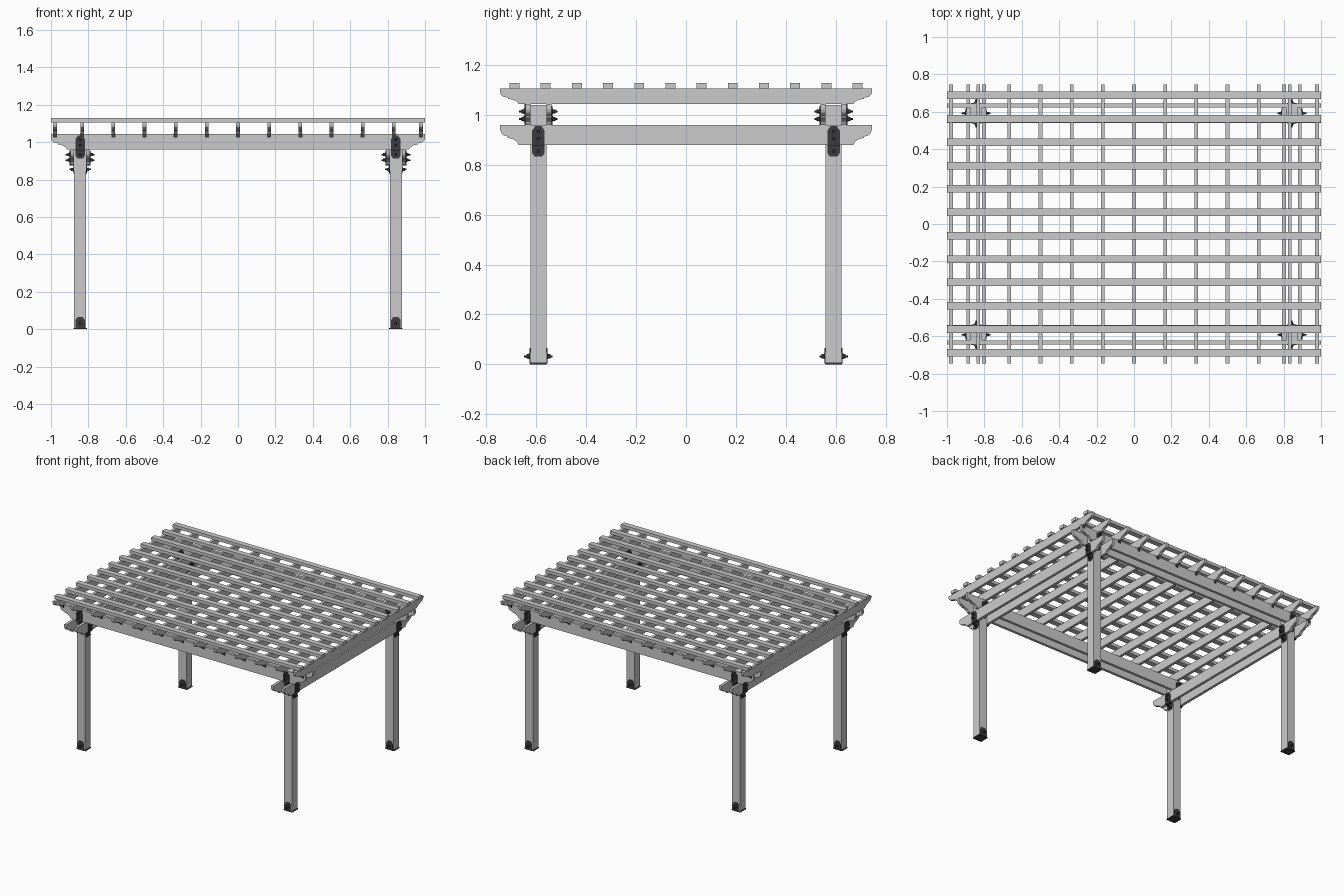
import bpy, bmesh, math
from mathutils import Matrix, Vector

if "Cube" in bpy.data.objects:
    bpy.data.objects.remove(bpy.data.objects["Cube"])

PX, PY, HALF = 0.844, 0.592, 0.032      # post centres and half width
BT = 0.020                              # beam thickness
FACE = HALF + BT                        # post centre to outer beam face
dark = bpy.data.materials.new("dark_metal")
dark.diffuse_color = (0.045, 0.045, 0.05, 1)
dark.use_nodes = True
dark.node_tree.nodes["Principled BSDF"].inputs["Base Color"].default_value = dark.diffuse_color


def frame(loc, ang):
    """u = sideways, v = up, w = outward at the given angle."""
    c, s = math.cos(ang), math.sin(ang)
    return Matrix(((-s, 0, c, loc[0]), (c, 0, s, loc[1]), (0, 1, 0, loc[2]), (0, 0, 0, 1)))


def prism(bm, pts, m, w0, w1):
    a = [bm.verts.new(m @ Vector((u, v, w0))) for u, v in pts]
    b = [bm.verts.new(m @ Vector((u, v, w1))) for u, v in pts]
    n = len(pts)
    bm.faces.new(a[::-1])
    bm.faces.new(b)
    for i in range(n):
        j = (i + 1) % n
        bm.faces.new((a[i], a[j], b[j], b[i]))


def rect(u0, u1, v0, v1):
    return [(u0, v0), (u1, v0), (u1, v1), (u0, v1)]


def finish(bm, name, mat=None):
    bmesh.ops.recalc_face_normals(bm, faces=bm.faces)
    me = bpy.data.meshes.new(name)
    bm.to_mesh(me)
    bm.free()
    ob = bpy.data.objects.new(name, me)
    bpy.context.collection.objects.link(ob)
    if mat:
        me.materials.append(mat)
    return ob


# scalloped end: (inward, down) as fractions of end length and height
SCALLOP = [(0, 0), (0, .26), (.04, .40), (.13, .51), (.27, .57), (.34, .58), (.36, .66),
           (.50, .69), (.65, .76), (.77, .87), (.82, 1)]


def board(name, half_len, z0, z1, end, loc, ang):
    """Board lying along u with scalloped ends."""
    h = z1 - z0
    right = [(half_len - a * end, z1 - d * h) for a, d in SCALLOP]
    left = [(-u, v) for u, v in reversed(right)]
    bm = bmesh.new()
    prism(bm, right + left, frame(loc, ang), -BT / 2, BT / 2)
    return finish(bm, name)


def bolt(bm, m, v, w):
    """Washer, hex nut and stud pointing outward."""
    for r, d0, d1, seg in ((.011, 0, .003, 16), (.0085, .003, .012, 6), (.004, .012, .021, 10)):
        t = m @ Matrix.Translation((0, v, w + (d0 + d1) / 2))
        bmesh.ops.create_cone(bm, cap_ends=True, segments=seg, radius1=r, radius2=r,
                              depth=d1 - d0, matrix=t)


def tab(w, v0, v1, c):
    """Plate outline with clipped corners at the v1 end."""
    s = 1 if v1 > v0 else -1
    return [(-w, v0), (w, v0), (w, v1 - s * c), (w - c * .7, v1), (-w + c * .7, v1), (-w, v1 - s * c)]


# posts with their base shoes and beam brackets
for sx, xn in ((-1, "left"), (1, "right")):
    for sy, yn in ((-1, "front"), (1, "back")):
        x, y = sx * PX, sy * PY
        tag = f"{yn}_{xn}"
        bm = bmesh.new()
        prism(bm, rect(-HALF, HALF, 0.006, 1.04), frame((x, y, 0), 0), -HALF, HALF)
        finish(bm, tag + "_post")

        bm = bmesh.new()
        prism(bm, rect(-.033, .033, 0, .007), frame((x, y, 0), 0), -.036, .036)
        for k in (1, 3):
            m = frame((x, y, 0), k * math.pi / 2)
            prism(bm, tab(.026, .004, .066, .018), m, HALF - .001, HALF + .004)
            bolt(bm, m, .032, HALF + .004)
        finish(bm, tag + "_base_shoe", dark)

        bm = bmesh.new()
        for k in range(4):
            zb = 0.88 if k % 2 == 0 else 0.96
            m = frame((x, y, zb), k * math.pi / 2)
            prism(bm, tab(.025, -.005, .075, .018), m, FACE - .001, FACE + .004)
            prism(bm, rect(-.025, .025, -.005, 0), m, HALF, FACE + .004)
            prism(bm, tab(.025, -.001, -.047, .014), m, HALF - .001, HALF + .004)
            bolt(bm, m, .024, FACE + .004)
            bolt(bm, m, .054, FACE + .004)
            bolt(bm, m, -.026, HALF + .004)
        finish(bm, tag + "_beam_bracket", dark)

# paired beams clamped on both sides of the posts
off = HALF + BT / 2
for s in (-1, 1):
    for t, where in ((-1, "inner"), (1, "outer")):
        board(f"{'left' if s < 0 else 'right'}_{where}_side_beam", .745, .88, .96, .09,
              (s * (PX + t * off), 0, 0), 0)
        board(f"{'front' if s < 0 else 'back'}_{where}_long_beam", 1.0, .96, 1.043, .105,
              (0, s * (PY + t * off), 0), math.pi / 2)

# rafters with small ties to the outer long beams
xs = [-.979] + [i / 6 for i in range(-5, 6)] + [.979]
bm = bmesh.new()
for i, x in enumerate(xs):
    board(f"rafter_{i + 1}", .745, 1.043, 1.105, .09, (x, 0, 0), 0)
    for k, y in ((1, PY), (3, -PY)):
        m = frame((x, y, 0), k * math.pi / 2)
        prism(bm, rect(-.011, .011, 1.024, 1.046), m, FACE - .001, FACE + .003)
finish(bm, "rafter_ties", dark)

# roof slats
for i in range(12):
    bm = bmesh.new()
    prism(bm, rect(-.02, .02, 1.105, 1.128), frame((0, (i - 5.5) * .125, 0), 0), -1, 1)
    finish(bm, f"roof_slat_{i + 1}")
